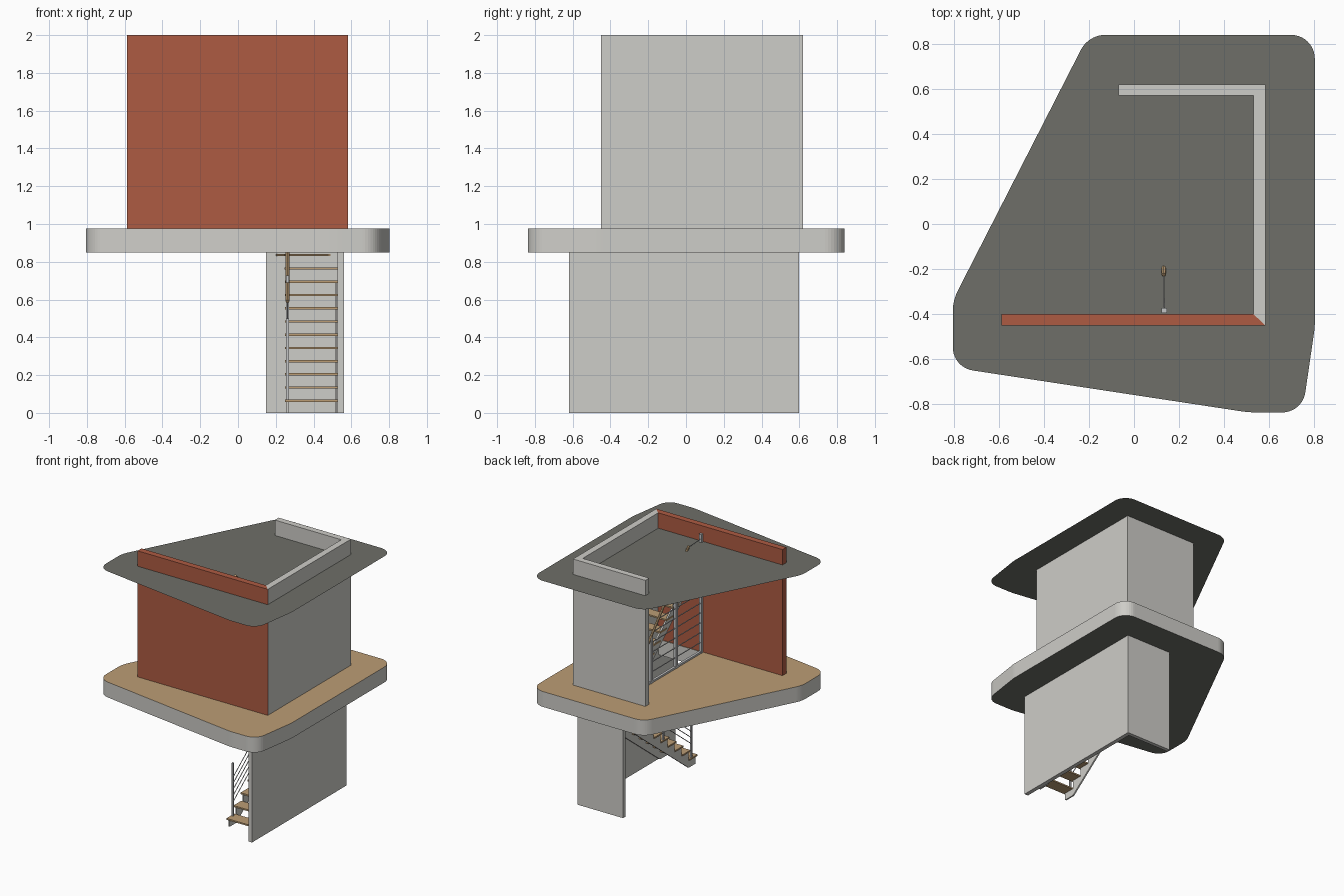
import bpy, bmesh, math
from mathutils import Vector, Matrix

if "Cube" in bpy.data.objects:
    bpy.data.objects.remove(bpy.data.objects["Cube"])


def material(name, r, g, b):
    def lin(c):
        c /= 255
        return c / 12.92 if c < 0.04 else ((c + 0.055) / 1.055) ** 2.4
    m = bpy.data.materials.new(name)
    m.diffuse_color = (lin(r), lin(g), lin(b), 1)
    m.use_nodes = True
    m.node_tree.nodes["Principled BSDF"].inputs["Base Color"].default_value = m.diffuse_color
    return m


CONCRETE = material("pale concrete", 206, 205, 200)
BRICK = material("brick red", 174, 91, 66)
CEILING = material("dark ceiling grey", 110, 111, 104)
WOOD = material("tan wood", 188, 157, 117)
STEEL = material("grey steel", 196, 197, 198)


def finish(name, bm, *mats):
    bmesh.ops.recalc_face_normals(bm, faces=bm.faces)
    me = bpy.data.meshes.new(name)
    bm.to_mesh(me)
    bm.free()
    for m in mats:
        me.materials.append(m)
    ob = bpy.data.objects.new(name, me)
    bpy.context.collection.objects.link(ob)
    return ob


def prism(bm, pts, lo, hi, axis='z'):
    """Extrude a 2D outline: (x,y) along z, or (y,z) along x."""
    def at(p, t):
        return (p[0], p[1], t) if axis == 'z' else (t, p[0], p[1])
    a = [bm.verts.new(at(p, lo)) for p in pts]
    b = [bm.verts.new(at(p, hi)) for p in pts]
    bm.faces.new(a)
    bm.faces.new(b)
    for i in range(len(pts)):
        j = (i + 1) % len(pts)
        bm.faces.new((a[i], a[j], b[j], b[i]))


def rect(x0, x1, y0, y1):
    return [(x0, y0), (x1, y0), (x1, y1), (x0, y1)]


def rod(bm, p, q, r, sides=6):
    p, q = Vector(p), Vector(q)
    d = q - p
    m = Matrix.Translation((p + q) / 2) @ d.to_track_quat('Z', 'Y').to_matrix().to_4x4()
    bmesh.ops.create_cone(bm, cap_ends=True, segments=sides, radius1=r,
                          radius2=r, depth=d.length, matrix=m)


def rounded(corners, steps=10):
    """Outline with circular fillets; each corner is x, y, tangent length."""
    out = []
    n = len(corners)
    for i, (x, y, t) in enumerate(corners):
        c = Vector((x, y))
        if t == 0:
            out.append(c)
            continue
        u = (Vector(corners[i - 1][:2]) - c).normalized()
        v = (Vector(corners[(i + 1) % n][:2]) - c).normalized()
        half = u.angle(v) / 2
        centre = c + (u + v).normalized() * t / math.cos(half)
        s, e = c + u * t - centre, c + v * t - centre
        sweep = s.angle(e)
        for k in range(steps + 1):
            f = k / steps
            out.append(centre + (s * math.sin((1 - f) * sweep) + e * math.sin(f * sweep)) / math.sin(sweep))
    return out


OUTLINE = rounded([(-0.202, 0.84, 0.075), (-0.805, -0.34, 0.05), (-0.805, -0.637, 0.09),
                   (0.51, -0.837, 0.04), (0.748, -0.837, 0.09), (0.803, -0.46, 0.02),
                   (0.803, 0.84, 0.105)])

# floor slab: concrete rim, wooden top, dark underside, with a stair opening
bm = bmesh.new()
prism(bm, OUTLINE, 0.85, 0.975)
bm.normal_update()
bmesh.ops.recalc_face_normals(bm, faces=bm.faces)
for f in bm.faces:
    f.material_index = 1 if f.normal.z > 0.9 else 2 if f.normal.z < -0.9 else 0
slab = finish("floor_slab", bm, CONCRETE, WOOD, CEILING)
bm = bmesh.new()
prism(bm, rect(0.15, 0.525, -0.395, 0.565), 0.7, 1.1)
cutter = finish("stair_opening_cutter", bm, CONCRETE)
cutter.hide_render = True
mod = slab.modifiers.new("opening", 'BOOLEAN')
mod.operation = 'DIFFERENCE'
mod.object = cutter
mod.solver = 'EXACT'
bpy.context.view_layer.objects.active = slab
bpy.ops.object.modifier_apply(modifier="opening")
bpy.data.objects.remove(cutter)

# thin ceiling sheet of the upper floor
bm = bmesh.new()
bm.faces.new([bm.verts.new((p[0], p[1], 1.875)) for p in OUTLINE])
bmesh.ops.recalc_face_normals(bm, faces=bm.faces)
roof = finish("upper_ceiling", bm, CEILING)
if roof.data.polygons[0].normal.z < 0:
    roof.data.flip_normals()

# walls
bm = bmesh.new()
prism(bm, [(-0.588, -0.45), (0.583, -0.45), (0.53, -0.4), (-0.588, -0.4)], 0.972, 2.0)
finish("upper_front_wall", bm, BRICK)
bm = bmesh.new()
prism(bm, [(0.583, -0.45), (0.583, 0.62), (-0.068, 0.62), (-0.068, 0.57), (0.53, 0.57), (0.53, -0.4)], 0.972, 2.0)
finish("upper_corner_wall", bm, CONCRETE)
bm = bmesh.new()
prism(bm, [(0.56, -0.62), (0.56, 0.597), (0.148, 0.597), (0.148, 0.567), (0.527, 0.567), (0.527, -0.62)], 0, 0.85)
finish("lower_corner_wall", bm, CONCRETE)

RISE, RUN, THICK = 0.07, 0.09, 0.012

# lower flight: straight treads then winders turning left at the back
bm = bmesh.new()
for k in range(10):
    y, z = -0.505 + RUN * k, 0.07 + RISE * k
    prism(bm, rect(0.25, 0.527, y, y + 0.1), z - THICK, z)
prism(bm, [(0.245, 0.395), (0.527, 0.395), (0.527, 0.566)], 0.76, 0.77)
prism(bm, [(0.245, 0.395), (0.49, 0.566), (0.2, 0.566)], 0.83, 0.84)
prism(bm, rect(0.15, 0.25, 0.395, 0.566), 0.9, 0.91)
finish("lower_treads", bm, WOOD)

bm = bmesh.new()
side = [(-0.49, 0), (-0.4, 0), (0.45, 0.66), (0.45, 0.75), (0.39, 0.75)]
saw = []
for k in range(9, -1, -1):                      # stepped upper edge
    y, z = -0.49 + RUN * k, 0.058 + RISE * k
    saw += [(y + RUN, z), (y, z)]
for x in (0.256, 0.513):
    prism(bm, side[:3] + saw, x, x + 0.012, 'x')
finish("lower_stringers", bm, CONCRETE)

# lower railing
bm = bmesh.new()
for y in (-0.44, -0.08, 0.28):
    base = 0.07 + (y + 0.5) * RISE / RUN
    prism(bm, rect(0.255, 0.269, y - 0.007, y + 0.007), base - 0.06, min(base + 0.33, 0.85) if y > -0.4 else 0.5)
for k in range(5):
    rod(bm, (0.262, -0.44, 0.18 + 0.05 * k), (0.262, 0.28 - 0.06 * k, 0.74 + 0.003 * k), 0.003)
finish("lower_railing", bm, STEEL)
bm = bmesh.new()
rod(bm, (0.262, -0.2, 0.59), (0.262, 0.13, 0.85), 0.01, 8)
finish("lower_handrail", bm, WOOD)

# upper flight, rising back towards the front wall
RUN2, Y0 = 0.08, 0.42
bm = bmesh.new()
for k in range(10):
    y, z = Y0 - RUN2 * k, 1.04 + RISE * k
    prism(bm, rect(0.16, 0.525, max(y - 0.085, -0.398), y), z - THICK, z)
finish("upper_treads", bm, WOOD)
bm = bmesh.new()
for x in (0.165, 0.51):
    prism(bm, [(0.42, 0.975), (0.42, 1.027), (-0.38, 1.727), (-0.38, 1.63), (0.36, 0.975)], x, x + 0.012, 'x')
finish("upper_stringers", bm, CONCRETE)

# upper railing beside the opening
bm = bmesh.new()
for y, top in ((-0.385, 1.94), (-0.06, 1.72), (0.26, 1.35)):
    prism(bm, rect(0.123, 0.147, y - 0.011, y + 0.011), 0.972, top)
prism(bm, rect(0.125, 0.145, -0.395, 0.4), 0.972, 0.99)
for k in range(9):
    z = 1.06 + 0.08 * k
    rod(bm, (0.135, -0.385, z), (0.135, min(0.26, 0.26 - (z - 1.35) * 0.86), z), 0.004)
rod(bm, (0.132, -0.22, 1.895), (0.135, -0.385, 1.9), 0.003)
finish("upper_railing", bm, STEEL)
bm = bmesh.new()
rod(bm, (0.132, 0.36, 1.24), (0.132, -0.225, 1.905), 0.01, 8)
finish("upper_handrail", bm, WOOD)
